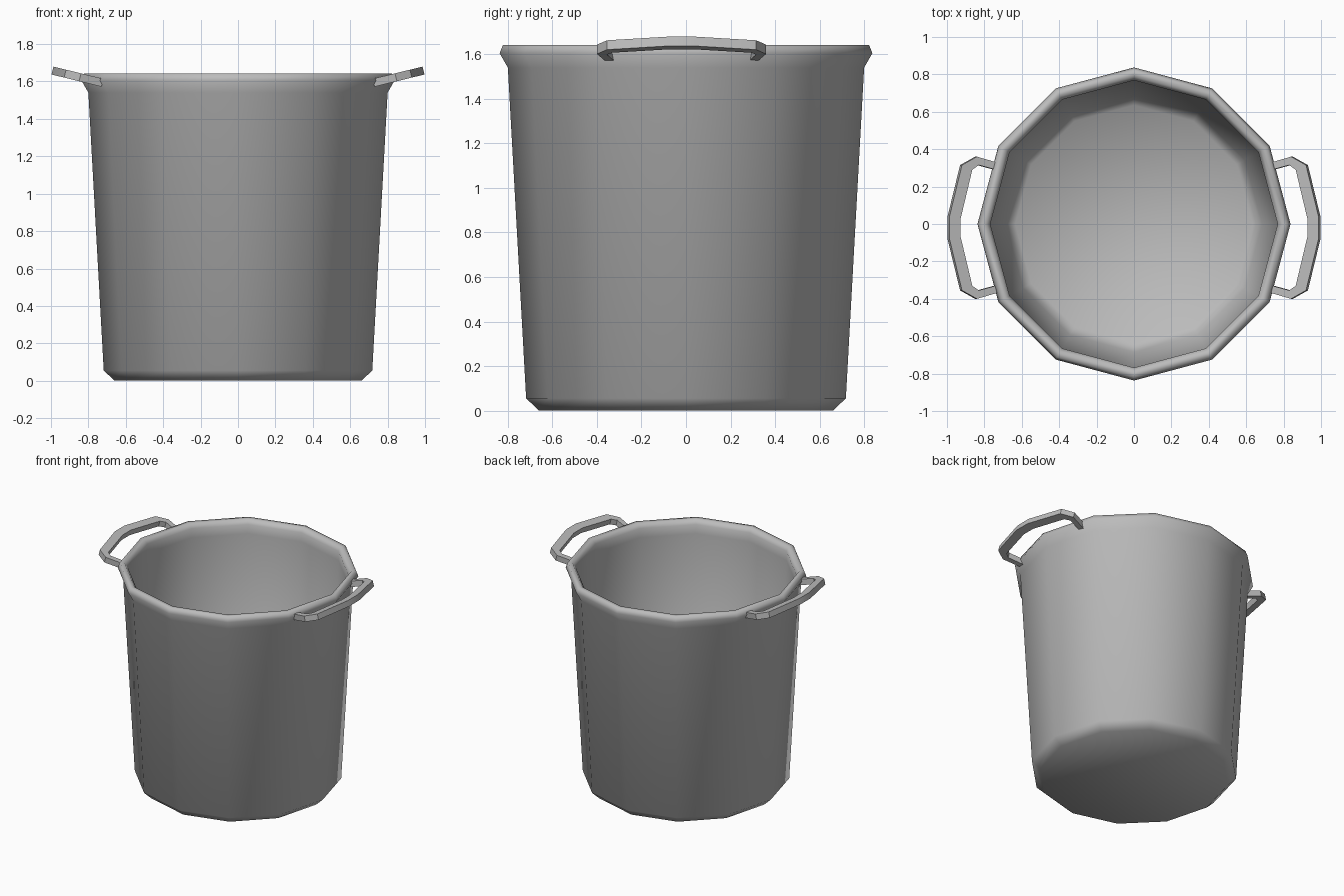
import bpy, bmesh, math
from mathutils import Vector

cube = bpy.data.objects.get("Cube")
if cube:
    bpy.data.objects.remove(cube, do_unlink=True)

GREY = (0.5, 0.5, 0.5, 1)
metal = bpy.data.materials.new("grey metal")
metal.use_nodes = True
metal.diffuse_color = GREY
metal.node_tree.nodes["Principled BSDF"].inputs["Base Color"].default_value = GREY


def finish(bm, name):
    bmesh.ops.recalc_face_normals(bm, faces=bm.faces)
    mesh = bpy.data.meshes.new(name)
    bm.to_mesh(mesh)
    bm.free()
    mesh.materials.append(metal)
    obj = bpy.data.objects.new(name, mesh)
    bpy.context.collection.objects.link(obj)
    return obj


# Bucket body: twelve-sided lathe with a rolled rim and a hollow inside
SIDES = 12
profile = [(0.66, 0), (0.718, 0.055), (0.80, 1.54), (0.837, 1.605), (0.822, 1.643),
           (0.79, 1.643), (0.768, 1.61), (0.768, 1.54), (0.685, 0.09), (0.635, 0.04)]
bm = bmesh.new()
rings = []
for r, z in profile:
    angles = [math.tau * i / SIDES for i in range(SIDES)]
    rings.append([bm.verts.new((r * math.cos(a), r * math.sin(a), z)) for a in angles])
for low, high in zip(rings, rings[1:]):
    for i in range(SIDES):
        j = (i + 1) % SIDES
        bm.faces.new((low[i], low[j], high[j], high[i]))
bm.faces.new(rings[0])
bm.faces.new(rings[-1])
body = finish(bm, "bucket_body")
body.data.shade_smooth()

# Handles: flat bars bent around an outline, tilted up away from the rim
outer = [(0.73, 0.345), (0.85, 0.38), (0.93, 0.335), (0.997, 0.06)]
inner = [(0.73, 0.305), (0.84, 0.335), (0.875, 0.31), (0.937, 0.05)]
THICK = 0.042


def make_handle(name, side):
    bm = bmesh.new()
    sections = []
    loop = list(zip(outer, inner))
    mirrored = [((a, -b), (c, -d)) for (a, b), (c, d) in reversed(loop)]
    for o, n in loop + mirrored:
        section = []
        for (x, y), dz in ((o, 0), (n, 0), (n, THICK), (o, THICK)):
            z = 1.572 + 0.245 * (x - 0.73) + dz
            section.append(bm.verts.new((side * (x - 0.25 * dz), y - 0.02, z)))
        sections.append(section)
    for a, b in zip(sections, sections[1:]):
        for i in range(4):
            j = (i + 1) % 4
            bm.faces.new((a[i], a[j], b[j], b[i]))
    bm.faces.new(sections[0])
    bm.faces.new(sections[-1])
    obj = finish(bm, name)
    bpy.ops.object.select_all(action="DESELECT")
    obj.select_set(True)
    bpy.context.view_layer.objects.active = obj
    bpy.ops.object.shade_smooth_by_angle(angle=math.radians(30))


make_handle("left_handle", 1)
make_handle("right_handle", -1)
